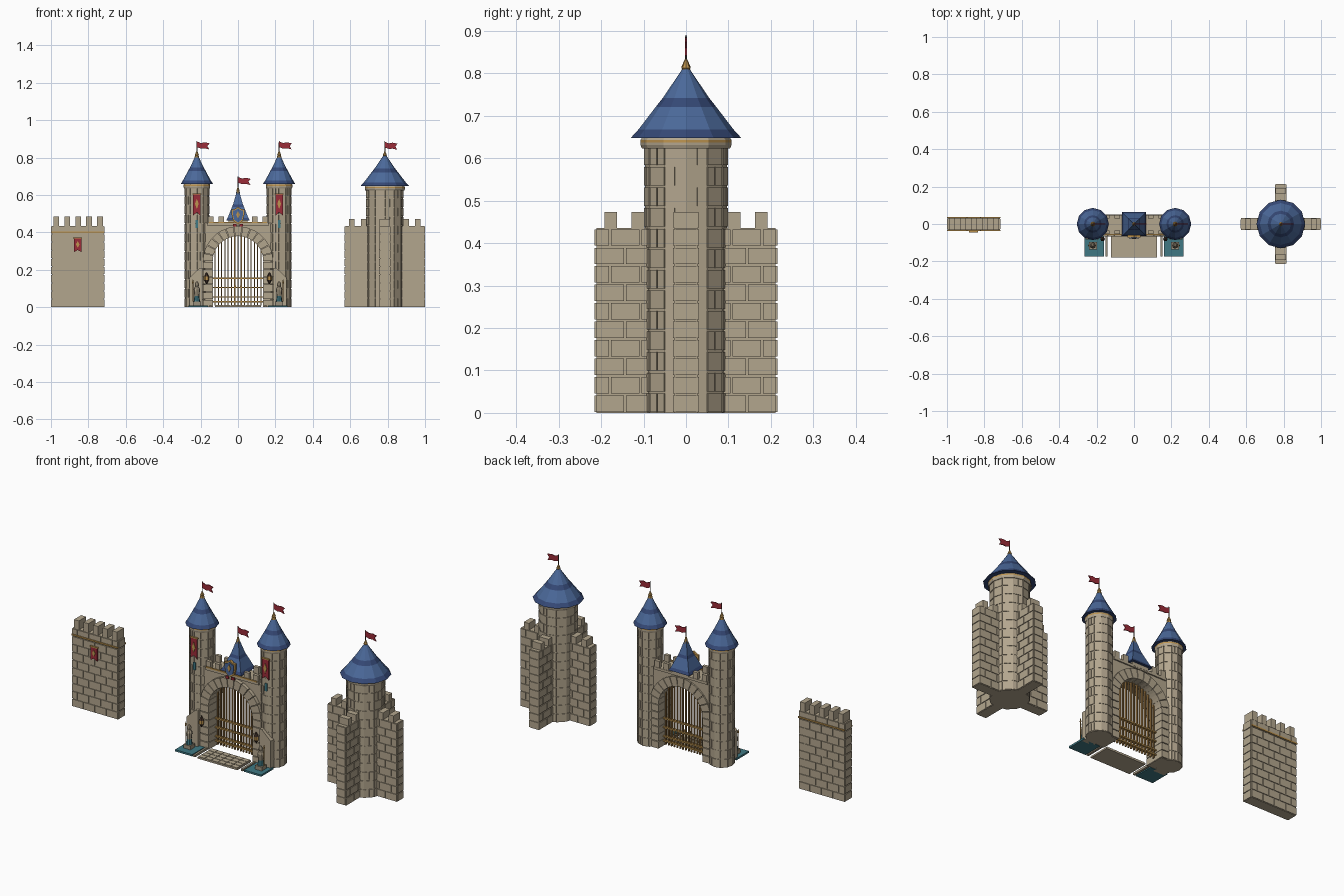
import bpy, bmesh
from math import sin, cos, pi, sqrt
from mathutils import Matrix, Vector

if "Cube" in bpy.data.objects:
    bpy.data.objects.remove(bpy.data.objects["Cube"])


def material(name, r, g, b):
    m = bpy.data.materials.new(name)
    m.use_nodes = True
    m.diffuse_color = (r, g, b, 1)
    m.node_tree.nodes["Principled BSDF"].inputs["Base Color"].default_value = (r, g, b, 1)
    return m


STONE = material("sandstone", .45, .38, .27)
TRIM = material("dark stone", .33, .28, .2)
BLUE = material("roof blue", .07, .14, .32)
NAVY = material("roof dark blue", .035, .065, .18)
RED = material("banner red", .33, .025, .04)
GOLD = material("gold", .52, .3, .08)
WOOD = material("gate wood", .36, .2, .06)
TEAL = material("teal", .05, .19, .23)
DARK = material("pole brown", .06, .035, .025)


def finish(name, bm, *mats, at=(0, 0, 0)):
    bmesh.ops.recalc_face_normals(bm, faces=bm.faces)
    me = bpy.data.meshes.new(name)
    bm.to_mesh(me)
    bm.free()
    for m in mats:
        me.materials.append(m)
    ob = bpy.data.objects.new(name, me)
    ob.location = at
    bpy.context.collection.objects.link(ob)
    return ob


def box(bm, centre, size, turn=0):
    bmesh.ops.create_cube(bm, size=1, matrix=Matrix.Rotation(turn, 4, "Z")
                          @ Matrix.Translation(centre) @ Matrix.Diagonal((*size, 1)))


def box_part(name, mat, centre, size):
    bm = bmesh.new()
    box(bm, centre, size)
    return finish(name, bm, mat)


def prism(bm, points, y0, y1):
    """Extrude an outline in x and z along y."""
    f = bm.faces.new([bm.verts.new((x, y0, z)) for x, z in points])
    ext = bmesh.ops.extrude_face_region(bm, geom=[f], use_keep_orig=True)["geom"]
    bmesh.ops.translate(bm, vec=(0, y1 - y0, 0),
                        verts=[v for v in ext if isinstance(v, bmesh.types.BMVert)])


def prism_part(name, mat, points, y0, y1, at=(0, 0, 0)):
    bm = bmesh.new()
    prism(bm, points, y0, y1)
    return finish(name, bm, mat, at=at)


def lathe(name, profile, mats, at, sides=12, bands=(), turn=0):
    """Stack rings of (radius, z); bands holds the material index of each ring."""
    bm = bmesh.new()
    rings = [[bm.verts.new((r * cos(turn + 2 * pi * i / sides), r * sin(turn + 2 * pi * i / sides), z))
              for i in range(sides)] for r, z in profile]
    for k in range(len(rings) - 1):
        for i in range(sides):
            j = (i + 1) % sides
            f = bm.faces.new((rings[k][i], rings[k][j], rings[k + 1][j], rings[k + 1][i]))
            f.material_index = bands[k] if bands else 0
    f = bm.faces.new(rings[0][::-1])
    f.material_index = bands[0] if bands else 0
    bm.faces.new(rings[-1])
    return finish(name, bm, *mats, at=at)


def brick_wall(name, length, thick, height, merlons, m_height, at, turn=0, courses=10):
    """Solid core with slightly raised bricks in a running bond and merlons on top."""
    bm = bmesh.new()
    gap, deep = .005, .004
    core = thick - 2 * deep
    box(bm, (0, 0, height / 2), (length - 2 * deep, core, height), turn)
    row, half, n = height / courses, length / 2, max(3, round(length / .075))
    brick = length / n
    for c in range(courses):
        z = (c + .5) * row
        cuts = [-half] + [-half + brick * (k + (c % 2) / 2) for k in range(n + 1)] + [half]
        cuts = sorted({round(x, 4) for x in cuts if x <= half + .001})
        for a, b in zip(cuts, cuts[1:]):
            if b - a > .01:
                box(bm, ((a + b) / 2, 0, z), (b - a - gap, thick, row - gap), turn)
        for s in (-1, 1):
            box(bm, (s * (half - deep), 0, z), (2 * deep, core - gap, row - gap), turn)
    for x in merlons:
        box(bm, (x, 0, height + m_height / 2), (.03, thick - .004, m_height), turn)
    return finish(name, bm, STONE, at=at)


def round_tower(name, x, r, height, courses):
    """Twelve-sided shaft with raised blocks on each facet."""
    bm = bmesh.new()
    core = r - .003
    bmesh.ops.create_cone(bm, cap_ends=True, segments=12, radius1=core, radius2=core,
                          depth=height, matrix=Matrix.Translation((0, 0, height / 2)))
    row, width, flat = height / courses, 2 * core * sin(pi / 12), core * cos(pi / 12)
    for c in range(courses):
        for f in range(12):
            turn = (f + .5) * pi / 6
            parts = (0,) if (c + f) % 2 else (-width / 4, width / 4)
            for y in parts:
                box(bm, (flat, y, (c + .5) * row),
                    (.006, width / len(parts) - .004, row - .005), turn)
    return finish(name, bm, STONE, at=(x, 0, 0))


def flag(name, x, z, top):
    lathe(name + "_pole", [(.003, z), (.002, top)], [DARK], (x, 0, 0), 6)
    pts = [(0, -.004), (.022, -.012), (.042, -.010), (.066, -.016), (.056, .002),
           (.068, .016), (.042, .022), (.022, .018), (0, .026)]
    prism_part(name, RED, [(a, b + top - .03) for a, b in pts], -.002, .002, (x, 0, 0))


def spire(name, x, r, z, h):
    """Banded conical roof with collar, finial and flag."""
    c = r * .8
    lathe(name + "_collar", [(c, z - .025), (c * 1.03, z - .017), (c * 1.03, z - .011),
                             (c * 1.03, z - .005), (c, z)],
          [STONE, GOLD], (x, 0, 0), bands=(0, 0, 1, 0))
    steps = [(1, 0), (.86, .12), (.55, .44), (.42, .57), (.05, 1)]
    lathe(name + "_roof", [(r * a, z + h * b) for a, b in steps],
          [BLUE, NAVY], (x, 0, 0), bands=(1, 0, 1, 0))
    lathe(name + "_finial", [(.013, z + h * .9), (.009, z + h * .98), (.011, z + h),
                             (.002, z + h * 1.13)], [GOLD], (x, 0, 0), 8)
    flag(name + "_flag", x, z + h, z + h + .075)


def diamond(w, h, x, z):
    return [(x - w, z), (x, z - h), (x + w, z), (x, z + h)]


def banner(name, x, y, z0, z1, w):
    """Hanging cloth with a pointed hem, gold rod and gold emblem."""
    tip = (z1 - z0) * .15
    prism_part(name, RED, [(x - w, z0), (x, z0 + tip), (x + w, z0), (x + w, z1), (x - w, z1)],
               y, y + .006)
    box_part(name + "_rod", GOLD, (x, y + .002, z1), (2 * w + .008, .009, .006))
    prism_part(name + "_emblem", GOLD,
               diamond(w * .5, (z1 - z0) * .24, x, (z0 + z1) / 2 + tip * .3), y - .003, y)


# Separate wall piece
wx = -.857
brick_wall("wall_section", .285, .066, .435, [-.115 + .0585 * k for k in range(5)], .05, (wx, 0, 0))
for s in (-1, 1):
    box_part("wall_gold_trim", GOLD, (wx, s * .034, .4), (.285, .006, .008))
banner("wall_banner", wx, -.042, .295, .37, .02)

# Corner tower with four wall arms
tx = .785
for turn in (0, pi / 2):
    brick_wall("tower_arm", .43, .062, .435, [-.177, -.113, .113, .177], .038, (tx, 0, 0), turn)
round_tower("corner_tower", tx, .1, .63, 13)
spire("corner", tx, .13, .648, .165)

# Gate towers with their fittings
for s in (-1, 1):
    x = s * .22
    round_tower("gate_tower", x, .067, .645, 13)
    spire("gate_tower", x, .086, .66, .155)
    banner("gate_banner", x, -.074, .49, .605, .02)
    box_part("slit_window", TEAL, (x, -.066, .445), (.013, .008, .042))
    # Sloped buttress
    prism_part("buttress", STONE, [(s * a, b) for a, b in
               [(.19, 0), (.258, 0), (.258, .16), (.205, .21), (.19, .21)]], -.082, -.045)
    # Mat and kerb
    box_part("teal_mat", TEAL, (s * .212, -.12, .005), (.105, .11, .01))
    box_part("kerb", TRIM, (s * .147, -.12, .006), (.012, .11, .012))
    # Statue on a plinth
    gy = -.115
    box_part("plinth", TRIM, (x, gy, .02), (.042, .04, .022))
    lathe("statue_robe", [(.017, .03), (.013, .06), (.017, .095), (.012, .108), (.005, .112)],
          [TEAL, STONE], (x, gy, 0), 8, (0, 1, 1, 1))
    lathe("statue_head", [(.006, .108), (.011, .116), (.011, .126), (.004, .138)],
          [STONE], (x, gy, 0), 8)
    lathe("statue_spear", [(.002, .03), (.002, .125), (.005, .13), (.001, .148)],
          [GOLD], (x + s * .021, gy, 0), 6)
    # Wall lantern
    lathe("lantern", [(.002, .125), (.013, .145), (.013, .163), (.002, .187)],
          [DARK, GOLD], (s * .168, -.08, 0), 6, (0, 1, 0))


def arc(r, n=20, a0=0, a1=pi):
    return [(r * cos(a0 + (a1 - a0) * k / n), spring + r * sin(a0 + (a1 - a0) * k / n))
            for k in range(n + 1)]


# Gate wall with arched opening
spring, inner, outer, top = .245, .137, .187, .45
prism_part("gate_wall", STONE, [(.18, 0), (.18, top), (-.18, top), (-.18, 0), (-inner, 0)]
           + arc(inner)[::-1] + [(inner, 0)], -.046, .042)
# Arch stones and jamb blocks
bm = bmesh.new()
stones, courses = 13, 6
for k in range(stones):
    a, b = (k + .04) * pi / stones, (k + .96) * pi / stones
    prism(bm, arc(outer, 2, a, b) + arc(inner - .002, 2, a, b)[::-1], -.066, .05)
for s in (-1, 1):
    for c in range(courses):
        h = spring / courses
        box(bm, (s * (inner + outer - .002) / 2, -.008, (c + .5) * h),
            (outer - inner + .002, .116, h - .004))
finish("arch_stones", bm, STONE)
# Parapet, trim and merlons
bm = bmesh.new()
for y in (-.045, .038):
    for x in (-.145, -.09, .09, .145):
        box(bm, (x, y, .468), (.03, .018, .036))
    box(bm, (0, y, .443), (.33, .022, .014))
finish("gate_merlons", bm, STONE)
box_part("gate_gold_trim", GOLD, (0, -.056, .453), (.31, .006, .007))
box_part("roof_base", STONE, (0, 0, .458), (.1, .1, .03))

# Square middle roof
lathe("middle_roof", [(.09, .463), (.078, .478), (.046, .535), (.037, .55), (.007, .625)],
      [BLUE, NAVY], (0, 0, 0), 4, (1, 0, 1, 0), pi / 4)
lathe("middle_finial", [(.011, .605), (.008, .625), (.002, .645)], [GOLD], (0, 0, 0), 8)
flag("middle_flag", 0, .62, .7)

# Crest shield over the arch
crest = [(0, -.05), (.026, -.03), (.034, .005), (.034, .03), (.016, .034), (0, .046),
         (-.016, .034), (-.034, .03), (-.034, .005), (-.026, -.03)]
for name, mat, k, y in (("crest_rim", GOLD, 1, -.072), ("crest_field", BLUE, .8, -.077)):
    prism_part(name, mat, [(a * k, .492 + b * k) for a, b in crest], y, -.06)
prism_part("crest_emblem", GOLD, diamond(.01, .02, 0, .495), -.08, -.077)
for s in (-1, 1):
    box_part("crest_ribbon", RED, (s * .017, -.069, .438), (.018, .007, .014))

# Portcullis
bm = bmesh.new()
for k in range(-7, 8):
    x = k * .0175
    h = spring + sqrt(inner ** 2 - x ** 2)
    box(bm, (x, 0, h / 2 + .005), (.006, .01, h - .01))
finish("gate_bars", bm, WOOD)
bm = bmesh.new()
for z in (.03, .055, .105, .155):
    box(bm, (0, 0, z), (.27, .016, .007))
for x in (-.015, .015):
    box(bm, (x, -.01, .11), (.01, .006, .012))
finish("gate_crossbars", bm, GOLD)

# Paved approach
bm = bmesh.new()
box(bm, (0, -.12, .004), (.244, .12, .008))
for j in range(4):
    for k in range(6):
        box(bm, (-.1 + .04 * k, -.165 + .03 * j, .007), (.037, .027, .01))
finish("approach_paving", bm, STONE)
